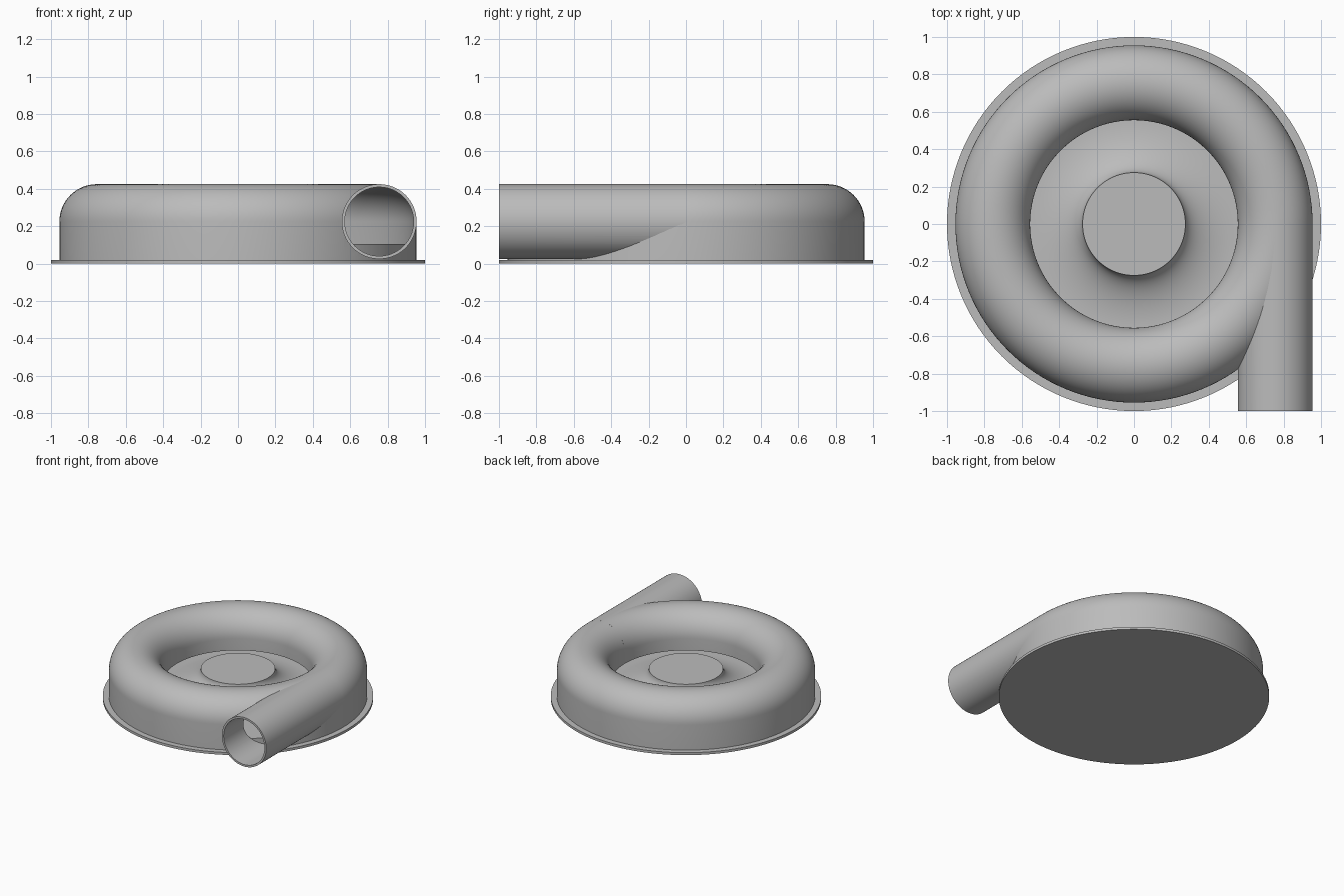
import bpy, bmesh, math
from mathutils import Matrix

cube = bpy.data.objects.get("Cube")
if cube:
    bpy.data.objects.remove(cube, do_unlink=True)

RING, TUBE_R, WALL, MID_Z = 0.755, 0.2, 0.015, 0.225
PLATE_Z, FLOOR_Z, LIP_Z = 0.02, 0.105, 0.13

grey = bpy.data.materials.new("plain grey")
grey.use_nodes = True
colour = (0.5, 0.5, 0.5, 1)
grey.diffuse_color = colour
grey.node_tree.nodes["Principled BSDF"].inputs["Base Color"].default_value = colour


def finish(name, bm):
    bmesh.ops.recalc_face_normals(bm, faces=bm.faces)
    mesh = bpy.data.meshes.new(name)
    bm.to_mesh(mesh)
    bm.free()
    obj = bpy.data.objects.new(name, mesh)
    bpy.context.collection.objects.link(obj)
    mesh.materials.append(grey)
    return obj


def lathe(name, profile, steps=128):
    """Spin a closed (radius, height) outline around the z axis."""
    bm = bmesh.new()
    verts = [bm.verts.new((r, 0, z)) for r, z in profile]
    edges = [bm.edges.new((a, b)) for a, b in zip(verts, verts[1:] + verts[:1])]
    bmesh.ops.spin(bm, geom=verts + edges, cent=(0, 0, 0), axis=(0, 0, 1),
                   angle=math.tau, steps=steps, use_duplicate=False)
    bmesh.ops.remove_doubles(bm, verts=bm.verts, dist=0.0001)
    # drop the collapsed edges left on the axis
    loose = [e for e in bm.edges if not e.link_faces]
    bmesh.ops.delete(bm, geom=loose, context='EDGES')
    return finish(name, bm)


def cylinder(name, radius, y0, y1):
    """Solid cylinder along y at the outlet position."""
    bm = bmesh.new()
    place = Matrix.Translation((RING, (y0 + y1) / 2, MID_Z)) @ Matrix.Rotation(math.pi / 2, 4, 'X')
    bmesh.ops.create_cone(bm, cap_ends=True, segments=96, radius1=radius, radius2=radius,
                          depth=y1 - y0, matrix=place)
    return finish(name, bm)


def cut(obj, cutter):
    mod = obj.modifiers.new("cut", 'BOOLEAN')
    mod.operation, mod.solver, mod.object = 'DIFFERENCE', 'EXACT', cutter
    cutter.hide_render = True
    cutter.hide_set(True)


def arc(radius, steps=32):
    """Half circle over the ring, from the outside to the inside."""
    return [(RING + radius * math.cos(math.pi * i / steps),
             MID_Z + radius * math.sin(math.pi * i / steps)) for i in range(steps + 1)]


outer, inner = arc(TUBE_R), arc(TUBE_R - WALL)
r_out, r_in = RING + TUBE_R, RING - TUBE_R

# Base plate
base_plate = lathe("base_plate", [(0, 0), (1, 0), (1, PLATE_Z), (0, PLATE_Z)])

# Ring-shaped housing, a thin shell with an open lip around the hub
housing = lathe("housing", [(r_out, PLATE_Z)] + outer + [(r_in, LIP_Z), (r_in + WALL, LIP_Z)]
                + inner[::-1] + [(r_out - WALL, PLATE_Z)])

# Raised floor with a hub that flares down to it
hub_r, hub_z = 0.275, 0.24
flare = [(r_in - (r_in - hub_r) * math.cos(a), hub_z - (hub_z - FLOOR_Z) * math.sin(a))
         for a in (math.pi / 2 * i / 20 for i in range(21))]
edge = r_out - WALL
hub_floor = lathe("hub_floor", [(0, PLATE_Z), (0, hub_z)] + flare
                  + [(edge, FLOOR_Z), (edge, PLATE_Z)])

# Straight outlet pipe leaving the ring at a tangent
outlet_pipe = cylinder("outlet_pipe", TUBE_R, -1, 0)
bore = cylinder("bore_cutter", TUBE_R - WALL - 0.001, -1.1, 0.01)
channel = lathe("channel_cutter", [(edge, FLOOR_Z)] + inner + [(r_in + WALL, FLOOR_Z)])
cut(outlet_pipe, bore)
cut(outlet_pipe, channel)
cut(housing, bore)

# Smooth shading with sharp rims
bpy.ops.object.select_all(action='DESELECT')
for obj in (base_plate, housing, hub_floor, outlet_pipe):
    bpy.context.view_layer.objects.active = obj
    obj.select_set(True)
    for mod in list(obj.modifiers):
        bpy.ops.object.modifier_apply(modifier=mod.name)
bpy.ops.object.shade_smooth_by_angle(angle=math.radians(30))
for cutter in (bore, channel):
    bpy.data.objects.remove(cutter, do_unlink=True)
